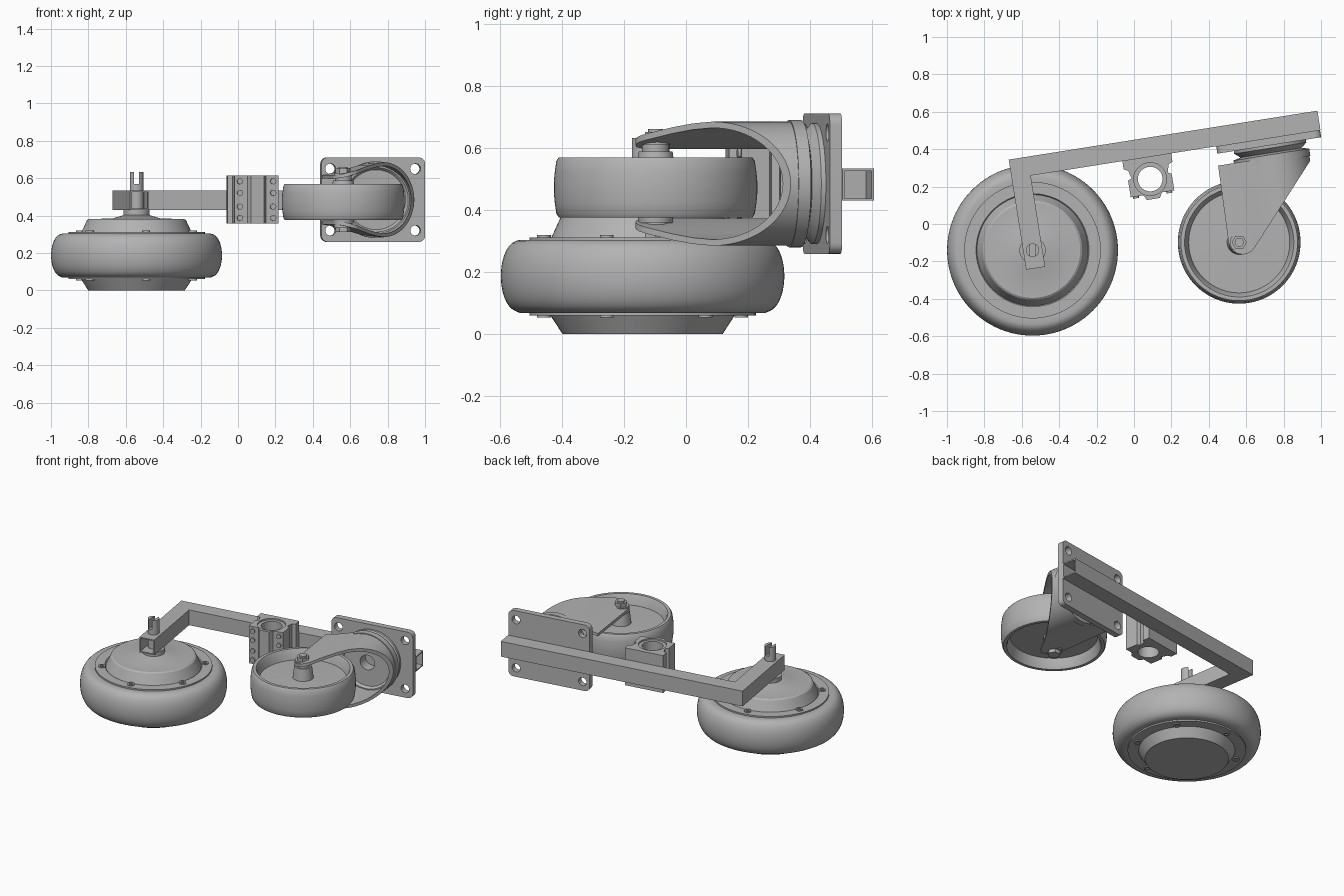
import bpy, bmesh
from math import sin, cos, pi, radians
from mathutils import Matrix

old = bpy.data.objects.get("Cube")
if old:
    bpy.data.objects.remove(old, do_unlink=True)

grey = bpy.data.materials.new("neutral grey")
grey.use_nodes = True
COLOUR = (0.45, 0.45, 0.45, 1)
grey.diffuse_color = COLOUR
grey.node_tree.nodes["Principled BSDF"].inputs["Base Color"].default_value = COLOUR

# The frame is turned a little about z; its origin is where the plate meets the tube
T = Matrix.Translation
FRAME = T((0.72, 0.46, 0)) @ Matrix.Rotation(radians(9), 4, 'Z')
MID = 0.485
# Upright section: local x stays, local y becomes height, local z points forward
FORWARD = FRAME @ T((0, 0, MID)) @ Matrix.Rotation(pi / 2, 4, 'X')
parts = []


def finish(name, bm, matrix):
    bmesh.ops.recalc_face_normals(bm, faces=bm.faces[:])
    mesh = bpy.data.meshes.new(name)
    bm.to_mesh(mesh)
    bm.free()
    mesh.materials.append(grey)
    ob = bpy.data.objects.new(name, mesh)
    ob.matrix_world = matrix
    bpy.context.collection.objects.link(ob)
    parts.append(ob)
    return ob


def prism(name, pts, z0, z1, matrix=FRAME):
    bm = bmesh.new()
    face = bm.faces.new([bm.verts.new((x, y, z0)) for x, y in pts])
    new = bmesh.ops.extrude_face_region(bm, geom=[face])["geom"]
    bmesh.ops.translate(bm, vec=(0, 0, z1 - z0),
                        verts=[v for v in new if isinstance(v, bmesh.types.BMVert)])
    return finish(name, bm, matrix)


def lathe(name, profile, matrix, steps=72):
    bm = bmesh.new()
    vs = [bm.verts.new((r, 0, z)) for r, z in profile]
    es = [bm.edges.new((vs[i], vs[(i + 1) % len(vs)])) for i in range(len(vs))]
    bmesh.ops.spin(bm, geom=vs + es, axis=(0, 0, 1), cent=(0, 0, 0),
                   angle=2 * pi, steps=steps, use_merge=True)
    bmesh.ops.remove_doubles(bm, verts=bm.verts[:], dist=1e-5)
    return finish(name, bm, matrix)


def circle(r, n=32, x=0, y=0, turn=0):
    return [(x + r * cos(turn + 2 * pi * i / n), y + r * sin(turn + 2 * pi * i / n))
            for i in range(n)]


def rect(x0, x1, y0, y1):
    return [(x0, y0), (x1, y0), (x1, y1), (x0, y1)]


def rounded(w, h, r, cx=0):
    pts = []
    for k, (sx, sy) in enumerate([(1, 1), (-1, 1), (-1, -1), (1, -1)]):
        for i in range(7):
            a = pi / 2 * (k + i / 6)
            pts.append((cx + sx * (w - r) + r * cos(a), sy * (h - r) + r * sin(a)))
    return pts


def boolean(ob, cutter, op='DIFFERENCE'):
    mod = ob.modifiers.new("cut", 'BOOLEAN')
    mod.operation, mod.object, mod.solver = op, cutter, 'EXACT'
    bpy.context.view_layer.objects.active = ob
    bpy.context.view_layer.update()
    bpy.ops.object.modifier_apply(modifier=mod.name)
    parts.remove(cutter)
    bpy.data.objects.remove(cutter, do_unlink=True)


# Large hub wheel: tyre, metal hub and rim bolts
HUB = T((-0.5425, -0.14, 0))
tyre = [(0.36, 0.07), (0.395, 0.068)]
tyre += [(0.385 + 0.072 * cos(a) ** 0.8, 0.187 + 0.117 * sin(a))
         for a in [radians(-75 + 10 * i) for i in range(16)]]
tyre += [(0.395, 0.304), (0.36, 0.302)]
lathe("drive_tyre", tyre, HUB, 96)
lathe("drive_hub", [(0, 0), (0.258, 0), (0.297, 0.06), (0.365, 0.06), (0.365, 0.312),
                    (0.302, 0.312), (0.297, 0.305), (0.265, 0.375), (0.255, 0.382),
                    (0.13, 0.384), (0.07, 0.402), (0, 0.402)], HUB, 96)
for i in range(6):
    a = radians(39 + 60 * i)
    spot = HUB @ T((0.322 * cos(a), 0.322 * sin(a), 0))
    for side, base, top in (("top", 0.31, 0.319), ("bottom", 0.053, 0.062)):
        ring = [(0.011, base), (0.022, base), (0.022, top), (0.011, top)]
        lathe(f"rim_bolt_{side}_{i}", ring, spot, 16)

# Slotted axle and its washer
axle = prism("drive_axle", circle(0.036), 0.38, 0.632, HUB)
boolean(axle, prism("slot", rect(-0.013, 0.013, -0.1, 0.1), 0.57, 0.7, HUB))
prism("axle_washer", circle(0.07), 0.40, 0.432, HUB)

# Square tube bent into an L, open at both ends
tube = prism("tube_frame", [(-1.391, 0.103), (0.28, 0.103), (0.28, 0), (-1.288, 0),
                            (-1.288, -0.493), (-1.391, -0.493)], 0.43, 0.534)
boolean(tube, prism("bore", rect(0.17, 0.4, 0.008, 0.095), 0.438, 0.526))
boolean(tube, prism("bore", rect(-1.383, -1.296, -0.6, -0.36), 0.438, 0.526))

# Caster mounting plate with four holes
plate = prism("mount_plate", rounded(0.281, 0.226, 0.035, -0.003), 0, 0.04, FORWARD)
for x in (-0.235, 0.225):
    for y in (-0.165, 0.165):
        boolean(plate, prism("hole", circle(0.028, 20, x, y), -0.1, 0.1, FORWARD))

# Swivel bearing between plate and fork
lathe("swivel_bearing", [(0.05, 0.035), (0.195, 0.035), (0.195, 0.055), (0.165, 0.08),
                         (0.205, 0.09), (0.205, 0.13), (0.172, 0.13), (0.16, 0.115),
                         (0.05, 0.115)], FORWARD)


# Fork: a U-shaped shell trimmed to a tapering outline
def u_curve(t):
    up = [(-0.32, 0.128 - t), (-0.25, 0.139 - t), (-0.18, 0.157 - t), (-0.1, 0.182 - t),
          (-0.05, 0.194 - t)]
    arc = [((0.2 - t) * cos(a), (0.2 - t) * sin(a))
           for a in [pi / 2 - pi * i / 32 for i in range(33)]]
    return up + arc + [(x, -y) for x, y in reversed(up)]


fork = prism("caster_fork", u_curve(0) + u_curve(0.02)[::-1], 0.09, 0.65, FORWARD)
tip = [(-0.223 + 0.076 * cos(a), -0.518 + 0.076 * sin(a))
       for a in [radians(-40 - 14 * i) for i in range(11)]]
outline = [(-0.29, -0.104), (0.22, -0.104), (0.205, -0.15)] + tip
boolean(fork, prism("outline", outline, 0.2, 0.8), 'INTERSECT')

# Caster wheel with dished faces, mirrored about its middle
CASTER = T((0.5625, -0.098, 0.473))
half = [(0, 0.115), (0.055, 0.115), (0.065, 0.035), (0.27, 0.03), (0.285, 0.085),
        (0.292, 0.097), (0.312, 0.097), (0.32, 0.085), (0.325, 0.05), (0.328, 0.018)]
lathe("caster_wheel", half + [(r, -z) for r, z in reversed(half)], CASTER, 96)

# Caster axle, spacers, nuts
prism("caster_axle", circle(0.024), -0.15, 0.188, CASTER)
for s, side in ((1, "upper"), (-1, "lower")):
    face = CASTER @ T((0, 0, 0.008))
    prism(f"spacer_{side}", circle(0.044), s * 0.1, s * 0.13, face)
    prism(f"washer_{side}", circle(0.05), s * 0.13, s * 0.147, face)
    prism(f"nut_{side}", circle(0.04, 6), s * 0.145, s * 0.17, face)

# Clamp bracket: a symmetric stepped section with an upright bore
CX = -0.66
side = [(0.132, 0.002), (0.132, -0.045), (0.11, -0.055), (0.098, -0.098), (0.118, -0.108),
        (0.118, -0.198), (0.05, -0.198), (0.035, -0.226)]
section = [(CX + x, y) for x, y in side] + [(CX - x, y) for x, y in reversed(side)]
clamp = prism("clamp_bracket", section, 0.357, 0.613)
boolean(clamp, prism("bore", circle(0.066, 32, CX, -0.118), 0.2, 0.8))
boolean(clamp, prism("bore", circle(0.088, 32, CX, -0.118), 0.603, 0.8))
for s in (-1, 1):
    for z in (-0.098, -0.037, 0.037, 0.098):
        prism("clamp_bolt", circle(0.016, 12, CX + s * 0.09, z), 0.19, 0.208, FORWARD)

# Smooth the round parts and keep the edges sharp
bpy.ops.object.select_all(action='DESELECT')
for ob in parts:
    ob.select_set(True)
bpy.context.view_layer.objects.active = parts[0]
bpy.ops.object.shade_smooth_by_angle(angle=radians(30))
